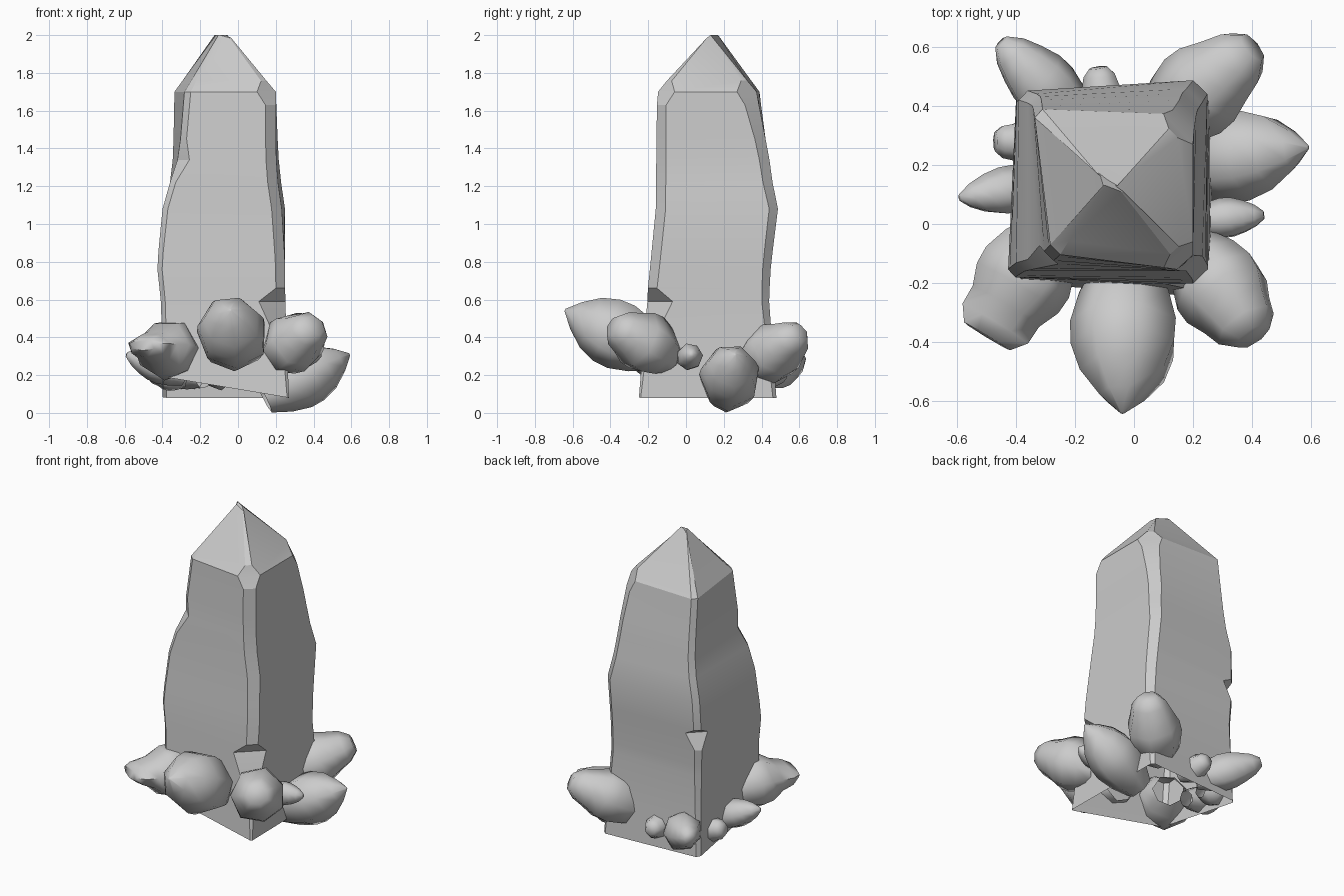
import bpy, math, random
from mathutils import Vector

if "Cube" in bpy.data.objects:
    bpy.data.objects.remove(bpy.data.objects["Cube"])

random.seed(4)


def make_object(name, rings, cap_start, cap_end, angle):
    """Skin equal-sized rings of points into one shaded object."""
    n = len(rings[0])
    verts = [p for ring in rings for p in ring]
    faces = []
    for k in range(len(rings) - 1):
        for i in range(n):
            j = (i + 1) % n
            faces.append((k * n + i, k * n + j, (k + 1) * n + j, (k + 1) * n + i))
    if cap_start:
        faces.append(tuple(reversed(range(n))))
    if cap_end:
        faces.append(tuple(range((len(rings) - 1) * n, len(rings) * n)))
    mesh = bpy.data.meshes.new(name)
    mesh.from_pydata(verts, [], faces)
    mesh.update()
    obj = bpy.data.objects.new(name, mesh)
    bpy.context.collection.objects.link(obj)
    bpy.ops.object.select_all(action='DESELECT')
    obj.select_set(True)
    bpy.context.view_layer.objects.active = obj
    bpy.ops.object.shade_smooth_by_angle(angle=math.radians(angle))
    return obj


def sample(profile, z):
    """Piecewise linear lookup in rows of (z, values...)."""
    if z <= profile[0][0]:
        return profile[0][1:]
    for a, b in zip(profile, profile[1:]):
        if z <= b[0]:
            t = (z - a[0]) / (b[0] - a[0])
            return [u + (v - u) * t for u, v in zip(a[1:], b[1:])]
    return profile[-1][1:]


# Main crystal: corners front-left, front-right, back-right, back-left by height
corners = [
    (0.08, -0.39, -0.20, 0.27, -0.25, 0.26, 0.48, -0.40, 0.44),
    (0.60, -0.41, -0.18, 0.25, -0.21, 0.25, 0.44, -0.39, 0.43),
    (0.78, -0.43, -0.18, 0.25, -0.19, 0.25, 0.45, -0.40, 0.44),
    (1.08, -0.40, -0.16, 0.23, -0.16, 0.25, 0.49, -0.39, 0.45),
    (1.22, -0.36, -0.15, 0.21, -0.16, 0.23, 0.46, -0.36, 0.44),
    (1.36, -0.31, -0.13, 0.20, -0.16, 0.215, 0.44, -0.345, 0.43),
    (1.70, -0.28, -0.10, 0.20, -0.16, 0.20, 0.37, -0.34, 0.39),
]
# Chamfer size per corner; sudden jumps make the chipped notches
chamfers = [
    [(0.08, 0.02), (1.22, 0.03), (1.34, 0.06), (1.45, 0.03), (1.70, 0.03)],
    [(0.08, 0.01), (0.30, 0.02), (0.59, 0.14), (0.66, 0.05), (1.63, 0.055), (1.70, 0.10)],
    [(0.08, 0.02), (0.60, 0.04), (1.60, 0.06), (1.70, 0.10)],
    [(0.08, 0.02), (0.76, 0.03), (0.86, 0.09), (0.89, 0.03), (1.70, 0.03)],
]
apex = [(-0.10, 0.13), (-0.04, 0.11), (-0.06, 0.13), (-0.12, 0.17)]


def chamfer_ring(pts, sizes):
    ring = []
    for i, p in enumerate(pts):
        for q in (pts[i - 1], pts[(i + 1) % 4]):
            ring.append(p + (q - p).normalized() * sizes[i])
    return ring


rings = []
for z in (0.08, 0.30, 0.59, 0.66, 0.76, 0.86, 0.89, 1.08, 1.22, 1.34, 1.45, 1.63, 1.70):
    c = sample(corners, z)
    pts = [Vector((c[2 * i], c[2 * i + 1], z)) for i in range(4)]
    if z == 0.08:
        pts[0].z = 0.19          # broken-off lower front edge
    rings.append(chamfer_ring(pts, [sample(f, z)[0] for f in chamfers]))
# Pyramid roof with narrowing corner facets, ending in a short ridge
tops = [Vector((x, y, 1.985 if i == 1 else 2.0)) for i, (x, y) in enumerate(apex)]
rings.append(chamfer_ring([p.lerp(t, 0.2) for p, t in zip(pts, tops)],
                          [0.024, 0.03, 0.03, 0.024]))
rings.append([t + Vector((d, 0, 0)) for t in tops for d in (-0.004, 0.004)])
make_object("main_crystal", rings, False, True, 25)


def small_crystal(name, base, tip, radius, blunt=0.06, spin=0.0, flat=1.0, sides=7):
    """Swollen smooth crystal from base to tip; flat < 1 thins the tip to an edge."""
    base, tip = Vector(base), Vector(tip)
    axis = tip - base
    rot = axis.to_track_quat('Z', 'Y')
    wobble = [random.uniform(0.95, 1.07) for _ in range(sides)]
    rings = []
    profile = ((0, 0.55), (0.2, 0.84), (0.4, 1.0), (0.55, 0.98), (0.72, 0.80),
               (0.88, 0.40 + blunt * 0.7), (1, blunt))
    for t, f in profile:
        squash = 1 - (1 - flat) * max(0, (t - 0.5) * 2)
        ring = []
        for i in range(sides):
            a = math.tau * i / sides + spin + 0.1 * t
            r = radius * f * wobble[i]
            p = base + axis * t + rot @ Vector((r * math.cos(a), r * math.sin(a) * squash, 0))
            p.z = max(p.z, 0)
            ring.append(p)
        rings.append(ring)
    make_object(name, rings, False, True, 60)


# Ring of small crystals round the foot
small_crystal("front_crystal", (-0.03, -0.14, 0.32), (-0.04, -0.64, 0.545), 0.19, 0.04, 0.3)
small_crystal("front_left_crystal", (-0.28, -0.02, 0.31), (-0.50, -0.38, 0.36), 0.165, 0.55, 0.1, 0.35)
small_crystal("front_right_crystal", (0.21, -0.08, 0.29), (0.405, -0.38, 0.46), 0.16, 0.40, 0.4, 0.9)
small_crystal("right_crystal", (0.14, 0.21, 0.08), (0.59, 0.26, 0.31), 0.155, 0.05, 0.2)
small_crystal("right_small_crystal", (0.20, 0.01, 0.29), (0.44, 0.03, 0.31), 0.07, 0.2)
small_crystal("back_right_crystal", (0.08, 0.34, 0.23), (0.40, 0.60, 0.42), 0.158, 0.36, 0.1, 0.9)
small_crystal("back_left_crystal", (-0.18, 0.34, 0.19), (-0.45, 0.615, 0.29), 0.115, 0.25, 0.5)
small_crystal("back_small_crystal", (-0.09, 0.32, 0.19), (-0.12, 0.53, 0.22), 0.08, 0.4)
small_crystal("left_back_small_crystal", (-0.27, 0.28, 0.18), (-0.47, 0.28, 0.22), 0.08, 0.45)
small_crystal("left_small_crystal", (-0.28, 0.14, 0.19), (-0.59, 0.09, 0.31), 0.085, 0.15, 0.3)
